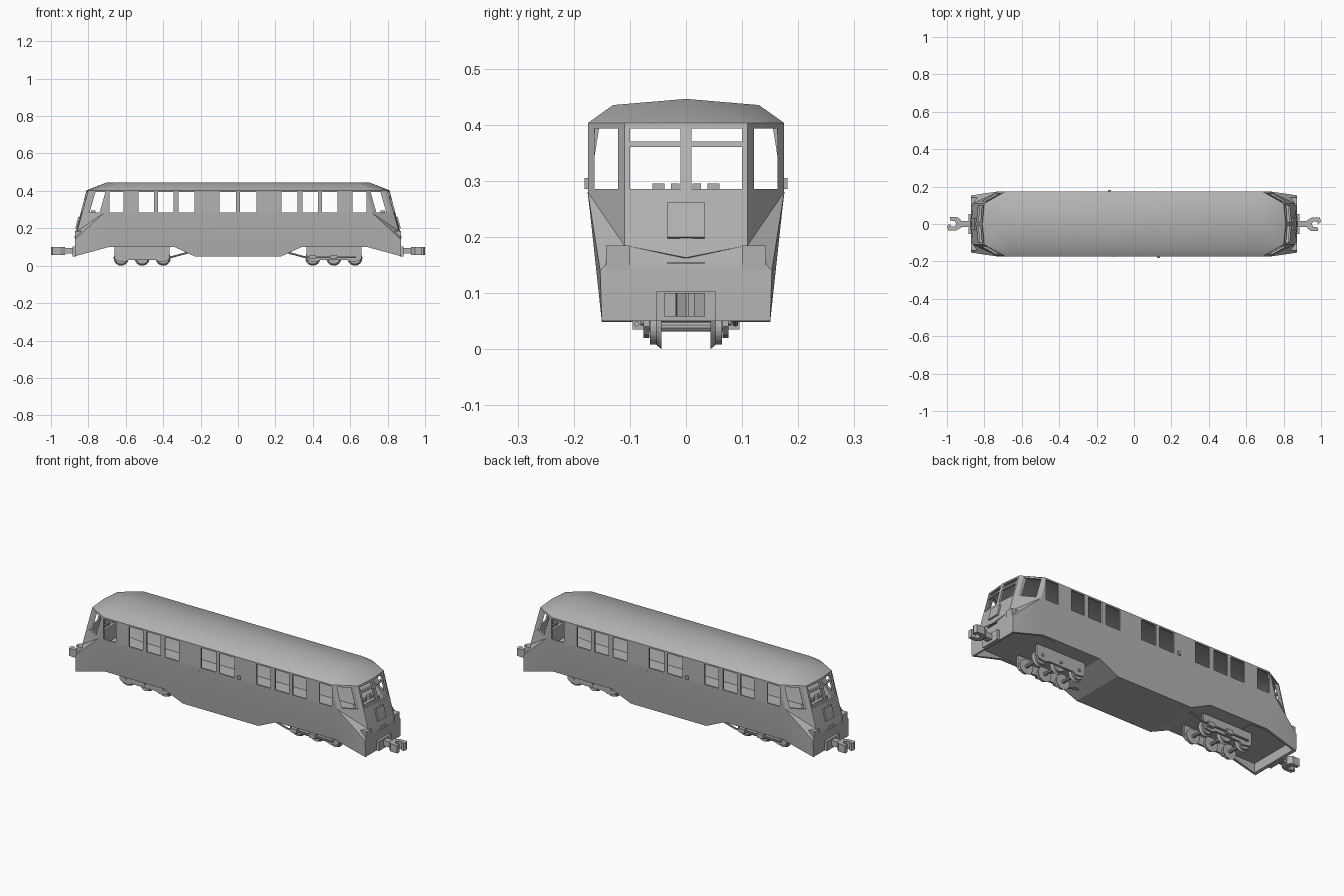
import bpy, bmesh, math
from mathutils import Matrix, Vector

if "Cube" in bpy.data.objects:
    bpy.data.objects.remove(bpy.data.objects["Cube"])

grey = bpy.data.materials.new("plain grey")
grey.diffuse_color = (0.45, 0.45, 0.45, 1)
grey.use_nodes = True
grey.node_tree.nodes["Principled BSDF"].inputs["Base Color"].default_value = grey.diffuse_color
HALF_TURN = Matrix.Rotation(math.pi, 4, 'Z')


def finish(name, bm, turned=False):
    bmesh.ops.recalc_face_normals(bm, faces=bm.faces)
    if turned:
        bm.transform(HALF_TURN)
    me = bpy.data.meshes.new(name)
    bm.to_mesh(me)
    bm.free()
    me.materials.append(grey)
    ob = bpy.data.objects.new(name, me)
    bpy.context.collection.objects.link(ob)
    return ob


def add_box(bm, lo, hi, tilt=0):
    lo, hi = Vector(lo), Vector(hi)
    m = (Matrix.Translation((lo + hi) / 2) @ Matrix.Rotation(tilt, 4, 'Y')
         @ Matrix.Diagonal((*(hi - lo), 1)))
    bmesh.ops.create_cube(bm, size=1, matrix=m)


def add_rod(bm, a, b, r1, r2=None, n=16):
    a, b = Vector(a), Vector(b)
    m = Matrix.Translation((a + b) / 2) @ (b - a).to_track_quat('Z', 'Y').to_matrix().to_4x4()
    bmesh.ops.create_cone(bm, cap_ends=True, segments=n, radius1=r1,
                          radius2=r1 if r2 is None else r2, depth=(b - a).length, matrix=m)


def add_prism(bm, pts, offset):
    f = bm.faces.new([bm.verts.new(p) for p in pts])
    r = bmesh.ops.extrude_face_region(bm, geom=[f], use_keep_orig=True)
    bmesh.ops.translate(bm, vec=offset, verts=[v for v in r['geom'] if isinstance(v, bmesh.types.BMVert)])


def hull(name, quarter, scale=(1, 1, 1)):
    # convex solid from points mirrored into all four quarters
    bm = bmesh.new()
    for p in {(x * sx, y * sy, z) for x, y, z in quarter for sx in (1, -1) for sy in (1, -1)}:
        bm.verts.new((p[0] * scale[0], p[1] * scale[1], 0.28 + (p[2] - 0.28) * scale[2]))
    bmesh.ops.remove_doubles(bm, verts=bm.verts, dist=1e-5)
    r = bmesh.ops.convex_hull(bm, input=bm.verts)
    loose = [g for g in r['geom_interior'] if isinstance(g, bmesh.types.BMVert)]
    bmesh.ops.delete(bm, geom=loose, context='VERTS')
    bmesh.ops.dissolve_limit(bm, angle_limit=0.01, verts=bm.verts, edges=bm.edges)
    return finish(name, bm)


def boolean(ob, other, op):
    mod = ob.modifiers.new(op, 'BOOLEAN')
    mod.operation, mod.solver, mod.object = op, 'EXACT', other
    bpy.context.view_layer.objects.active = ob
    bpy.ops.object.modifier_apply(modifier=mod.name)
    bpy.data.objects.remove(other)


# body shell: tapered cab and roof on a wider skirt
upper = [(.70, 0, .446), (.66, .13, .435), (.685, .175, .403), (.72, .175, .28),
         (.80, .11, .403), (.81, 0, .403), (.86, .11, .185), (.872, 0, .163), (.69, .14, .15)]
lower = [(.72, .175, .28), (.72, .165, .20), (.72, .154, .13), (.72, .15, .05),
         (.86, .11, .185), (.872, .153, .14), (.872, .15, .048)]
body = hull("body_shell", lower)
boolean(body, hull("cab_and_roof", upper), 'UNION')
boolean(body, hull("cavity", upper, (.988, .955, .95)), 'DIFFERENCE')

# window openings
bm = bmesh.new()
for s in (1, -1):
    for a, b in ((.01, .10), (.233, .318), (.345, .428), (.45, .532), (.612, .687)):
        xs = sorted((a * s, b * s))
        add_box(bm, (xs[0], -.3, .285), (xs[1], .3, .395))
    for t in (1, -1):
        for y0, y1, z0, z1 in ((.01, .10, .285, .36), (.01, .10, .37, .393), (.121, .163, .285, .393)):
            xs, ys = sorted((.70 * s, .95 * s)), sorted((y0 * t, y1 * t))
            add_box(bm, (xs[0], ys[0], z0), (xs[1], ys[1], z1))
boolean(body, finish("window_cutter", bm), 'DIFFERENCE')

# raised underside above the bogies, pocket behind each end plate
bm = bmesh.new()
for s in (1, -1):
    add_prism(bm, [(x * s, -.3, z) for x, z in ((.21, .04), (.34, .1), (.69, .1), (.91, .04))], (0, .6, 0))
boolean(body, finish("well_cutter", bm), 'DIFFERENCE')
bm = bmesh.new()
for s in (1, -1):
    xs = sorted((.60 * s, .858 * s))
    add_box(bm, (xs[0], -.14, .02), (xs[1], .14, .105))
boolean(body, finish("pocket_cutter", bm), 'DIFFERENCE')
bpy.ops.object.select_all(action='DESELECT')
body.select_set(True)
bpy.context.view_layer.objects.active = body
bpy.ops.object.shade_smooth_by_angle(angle=math.radians(20))

for turned in (False, True):
    # lamp blocks beside the nose
    bm = bmesh.new()
    for y in (-.143, .10):
        add_box(bm, (.835, y, .13), (.872, y + .043, .185))
    finish("lamp_blocks", bm, turned)

    # nose hatch and grab strip
    bm = bmesh.new()
    add_box(bm, (.850, -.033, .197), (.862, .033, .262), -math.atan(.062 / .24))
    add_box(bm, (.868, -.033, .152), (.876, .033, .155))
    finish("nose_hatch", bm, turned)

    # cab desk with controls
    bm = bmesh.new()
    add_box(bm, (.75, -.08, .20), (.80, .08, .28))
    for s in (1, -1):
        for a, b in ((.012, .027), (.038, .06)):
            ys = sorted((a * s, b * s))
            add_box(bm, (.762, ys[0], .27), (.785, ys[1], .295))
    finish("cab_desk", bm, turned)

    # door seam and handle on the -y side
    bm = bmesh.new()
    add_box(bm, (.122, -.181, .285), (.138, -.172, .305))
    finish("door_handle", bm, turned)
    bm = bmesh.new()
    add_prism(bm, [(-.112, -.1755, .28), (-.112, -.1655, .2), (-.112, -.1545, .13),
                   (-.112, -.150, .13), (-.112, -.160, .2), (-.112, -.170, .28)], (.003, 0, 0))
    add_box(bm, (-.112, -.1553, .128), (.12, -.150, .131))
    finish("door_seam", bm, turned)

    # coupler: mounting plate, shank and open jaw
    bm = bmesh.new()
    add_box(bm, (.866, -.053, .05), (.886, .053, .103))
    finish("coupler_plate", bm, turned)
    bm = bmesh.new()
    add_box(bm, (.88, -.016, .065), (.935, .016, .095))
    jaw = [(.925, -.02), (.945, -.038), (.985, -.038), (.985, -.018), (.958, -.016), (.95, 0),
           (.958, .013), (.978, .013), (.982, .004), (.993, .004), (1, .015), (.993, .034),
           (.95, .034), (.925, .02)]
    add_prism(bm, [(x, y, .058) for x, y in jaw], (0, 0, .042))
    finish("coupler_jaw", bm, turned)

    # three-axle bogie
    axles = (.40, .5125, .625)
    bm = bmesh.new()
    for x in axles:
        add_rod(bm, (x, -.07, .04), (x, .07, .04), .009, n=10)
        for s in (1, -1):
            add_rod(bm, (x, .044 * s, .04), (x, .053 * s, .04), .04, .032, 24)
            add_rod(bm, (x, .052 * s, .04), (x, .064 * s, .04), .032, n=24)
    finish("wheels", bm, turned)

    bm = bmesh.new()
    side = ((.365, .10), (.365, .04), (.38, .025), (.42, .02), (.44, .03), (.585, .03),
            (.605, .02), (.645, .025), (.66, .04), (.66, .10))
    for s in (1, -1):
        add_prism(bm, [(x, .065 * s, z) for x, z in side], (0, .011 * s, 0))
        for x in axles:
            add_rod(bm, (x, .07 * s, .05), (x, .081 * s, .05), .008, n=8)
    add_box(bm, (.45, -.066, .075), (.575, .066, .108))
    finish("bogie_frame", bm, turned)

    # drive shaft along one side with gear cases
    bm = bmesh.new()
    add_rod(bm, (.25, -.088, .075), (.36, -.088, .045), .005, n=8)
    add_rod(bm, (.36, -.088, .045), (.63, -.088, .045), .005, n=8)
    for x in axles[:2]:
        add_box(bm, (x - .018, -.095, .035), (x + .018, -.07, .058))
    finish("drive_shaft", bm, turned)
